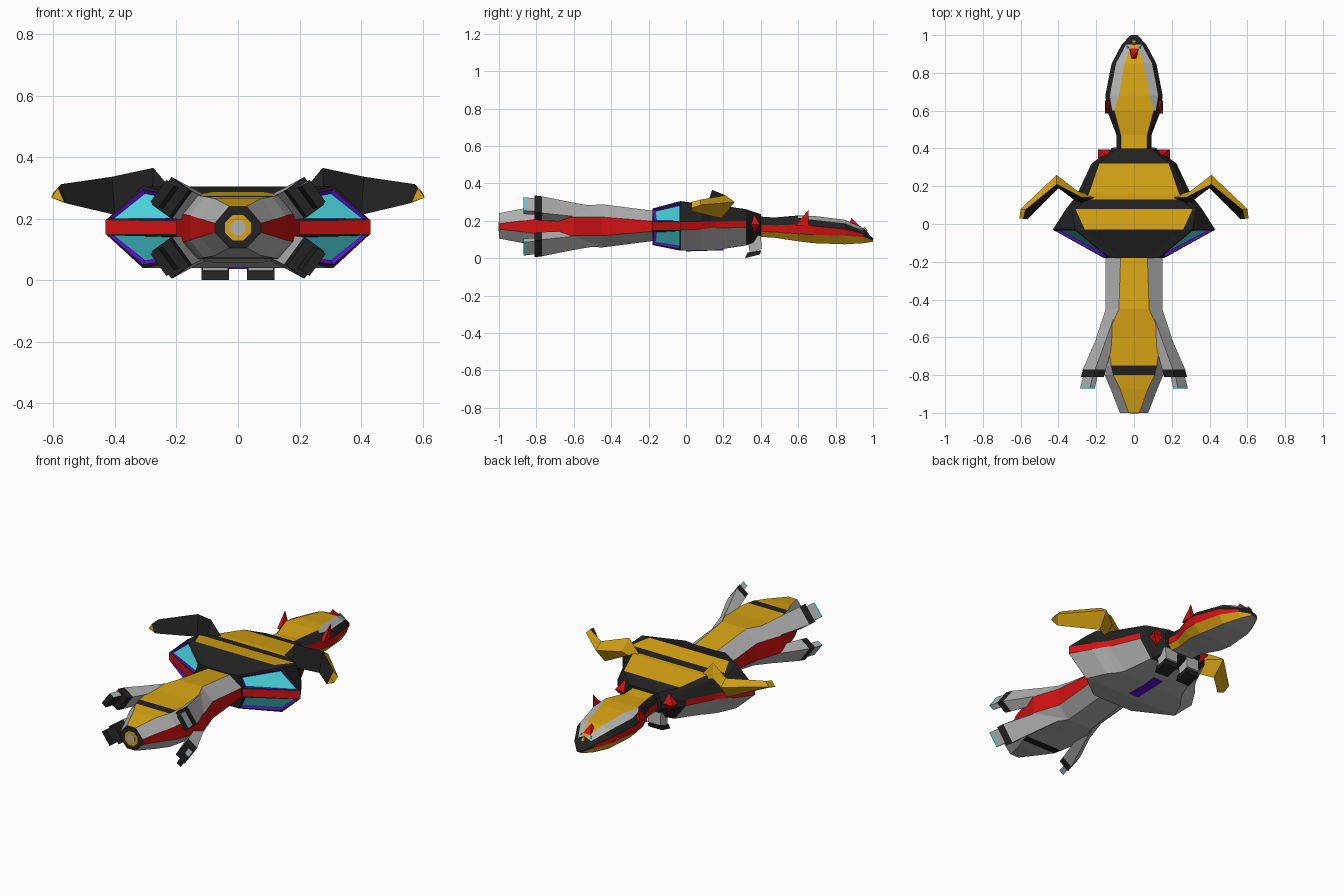
import bpy, bmesh, math
from mathutils import Vector

if "Cube" in bpy.data.objects:
    bpy.data.objects.remove(bpy.data.objects["Cube"])

# ---- materials -------------------------------------------------------------
COLS = {'K': ('black', (0.016, 0.016, 0.016)), 'O': ('golden_orange', (0.68, 0.37, 0.007)),
        'G': ('light_grey', (0.45, 0.45, 0.45)), 'R': ('red', (0.65, 0.006, 0.006)),
        'C': ('cyan', (0.07, 0.68, 0.75)), 'P': ('purple', (0.11, 0.005, 0.62))}
KEYS = list(COLS)
MATS = []
for key in KEYS:
    m = bpy.data.materials.new(COLS[key][0])
    m.diffuse_color = (*COLS[key][1], 1)
    m.use_nodes = True
    m.node_tree.nodes["Principled BSDF"].inputs["Base Color"].default_value = m.diffuse_color
    MATS.append(m)


def finish(name, bm, mirror='', loc=(0, 0, 0)):
    me = bpy.data.meshes.new(name)
    bm.to_mesh(me)
    bm.free()
    for m in MATS:
        me.materials.append(m)
    ob = bpy.data.objects.new(name, me)
    ob.location = loc
    bpy.context.collection.objects.link(ob)
    if mirror:
        mod = ob.modifiers.new('mirror', 'MIRROR')
        mod.use_axis = ('x' in mirror, False, 'z' in mirror)
        mod.use_mirror_merge = False
    return ob


def skin(name, rings, colour, cap='K', mirror='', loc=(0, 0, 0), panels=False):
    """Skin closed rings; colour(strip, segment) gives a colour key, 'C' may become a framed panel."""
    bm = bmesh.new()
    vs = [[bm.verts.new(p) for p in r] for r in rings]
    n = len(rings[0])
    glass = []
    for i in range(len(vs) - 1):
        for k in range(n):
            f = bm.faces.new((vs[i][k], vs[i][(k + 1) % n], vs[i + 1][(k + 1) % n], vs[i + 1][k]))
            f.material_index = KEYS.index(colour(k, i))
            if panels and colour(k, i) == 'C':
                glass.append(f)
    for r in (vs[0], vs[-1]):
        bm.faces.new(r).material_index = KEYS.index(cap)
    bmesh.ops.recalc_face_normals(bm, faces=bm.faces[:])
    for f in glass:  # black frame, purple lip, recessed cyan pane
        for key, width, depth in (('K', 0.012, 0), ('P', 0.010, -0.012)):
            rim = bmesh.ops.inset_region(bm, faces=[f], thickness=width, depth=depth)['faces']
            for g in rim:
                g.material_index = KEYS.index(key)
    return finish(name, bm, mirror, loc)


def body(name, sections, strips, cap='K', panels=False):
    """Loft symmetric sections (y, half profile from top to bottom). strips: top, sides..., bottom."""
    rings = []
    for y, half in sections:
        rings.append([Vector((x, y, z)) for x, z in half] + [Vector((-x, y, z)) for x, z in reversed(half)])
    n = len(sections[0][1])

    def colour(k, i):
        if k == n - 1:
            s = strips[-1]
        elif k == 2 * n - 1:
            s = strips[0]
        else:
            s = strips[1 + (k if k < n else 2 * n - 2 - k)]
        return s[min(i, len(s) - 1)]
    return skin(name, rings, colour, cap, panels=panels)


def prism(name, profile, x0, x1, col, mirror='x'):
    """Side (y, z) profile extruded along x."""
    return skin(name, [[Vector((x, y, z)) for y, z in profile] for x in (x0, x1)],
                lambda k, i: col, col, mirror)


# ---- tail boom ---------------------------------------------------------------
tail = []
for y, t, zt, s, h in ((-1, .028, .24, .075, .015), (-.87, .075, .265, .125, .03), (-.8, .11, .272, .155, .04),
                       (-.75, .12, .274, .17, .043), (-.6, .145, .277, .2, .05), (-.45, .08, .288, .15, .05),
                       (-.15, .07, .25, .15, .025)):
    tail.append((y, [(t, zt), (s, .17 + h), (s, .17 - h), (t, .345 - zt)]))
body('tail_boom', tail, ['OOKOOO', 'G', 'R', 'G', 'GGKGGG'])

# nozzle: stacked thin eight-sided discs on the tail end
for name, r, y, col in (('nozzle_ring', .062, -.999, 'O'), ('nozzle_gap', .05, -1.0, 'K'),
                        ('nozzle_inner', .045, -1.001, 'O'), ('nozzle_core', .026, -1.002, 'G')):
    ring = [(r * math.cos(math.pi * (k + .5) / 4), .17 + r * math.sin(math.pi * (k + .5) / 4)) for k in range(8)]
    skin(name, [[Vector((x, yy, z)) for x, z in ring] for yy in (y, -.99)], lambda k, i, c=col: c, col)

# ---- four diagonal tail fins (mirrored in x and about the boom axis) -----------
T, N = Vector((-.59, 0, .81)), Vector((.81, 0, .59))


def fin_ring(y, x, z, t, r):
    c = Vector((x, y, z))
    return [c + T * a * t + N * b * r for a, b in ((1, 1), (-1, 1), (-1, -1), (1, -1))]


skin('tail_fin', [fin_ring(*a) for a in ((-.45, .095, .06, .035, .02), (-.6, .15, .075, .045, .025),
                                         (-.77, .21, .095, .055, .035), (-.81, .22, .1, .055, .035))],
     lambda k, i: 'GGK'[i], 'K', 'xz', (0, 0, .17))
skin('fin_prong', [fin_ring(*a) for a in ((-.80, .23, .105, .042, .016), (-.86, .244, .11, .044, .016),
                                          (-.87, .246, .111, .044, .016))],
     lambda k, i: 'GC'[i] if k != 2 else 'K', 'K', 'xz', (0, 0, .17))

# ---- main hull -------------------------------------------------------------------
hull = [
    (-.18, [(.07, .26), (.13, .265), (.16, .19), (.16, .15), (.13, .07)]),
    (-.03, [(.26, .305), (.31, .305), (.43, .195), (.43, .15), (.31, .04)]),
    (.08, [(.31, .29), (.33, .28), (.36, .195), (.36, .155), (.26, .04)]),
    (.13, [(.25, .285), (.28, .27), (.32, .195), (.32, .16), (.22, .04)]),
    (.16, [(.24, .285), (.27, .265), (.30, .195), (.30, .16), (.2, .043)]),
    (.32, [(.185, .262), (.2, .245), (.225, .2), (.225, .165), (.15, .068)]),
    (.40, [(.09, .235), (.1, .225), (.115, .195), (.115, .15), (.08, .1)])]
body('main_hull', hull, ['KOKOOK', 'KKKKKK', 'CKKKKK', 'RRRRRK', 'CGGGGK', 'GGGGGK'][:1]
     + ['K', 'CK', 'RRRRRK', 'CGGGGK', 'GGGGGK'], panels=True)

# purple strip under the hull
prism('belly_light', [(0, .036), (.2, .042), (.2, .05), (0, .045)], -.03, .03, 'P', '')

# ---- swept wings: three-sided section with ridge, front foot, back foot ------------
wing = [((.2, .14, .275), (.24, .09, .26), (.22, .15, .25)),
        ((.275, .14, .365), (.28, .1, .25), (.3, .175, .29)),
        ((.41, .21, .336), (.4, .19, .212), (.41, .26, .3)),
        ((.575, .075, .312), (.56, .03, .25), (.6, .08, .285)),
        ((.585, .03, .3), (.565, .025, .255), (.607, .03, .268))]
skin('wing', [[Vector(p) for p in r] for r in wing],
     lambda k, i: 'K' if k == 0 else 'O', 'O', 'x')

# ---- neck and head --------------------------------------------------------------------
head = [
    (.36, [(.07, .225), (.085, .21), (.095, .18), (.095, .145), (.07, .115)]),
    (.47, [(.07, .217), (.085, .2), (.092, .175), (.092, .14), (.07, .11)]),
    (.60, [(.105, .228), (.115, .215), (.142, .18), (.14, .13), (.105, .09)]),
    (.68, [(.08, .226), (.128, .205), (.152, .172), (.147, .125), (.105, .08)]),
    (.85, [(.05, .205), (.095, .186), (.118, .155), (.115, .12), (.085, .074)]),
    (.95, [(.015, .16), (.042, .146), (.065, .13), (.065, .112), (.048, .08)]),
    (1.0, [(.006, .105), (.012, .103), (.018, .1), (.018, .095), (.012, .088)])]
body('head', head, ['OOOOOK', 'KKGGGK', 'K', 'RRRRRK', 'O', 'G'])


# small pointed parts: base rectangle drawn to a tip
def spike(name, base, size, tip, col, mirror='x'):
    b, (w, d) = Vector(base), size
    bm = bmesh.new()
    foot = [bm.verts.new(b + Vector((sx * w, sy * d, 0))) for sx, sy in ((1, 1), (-1, 1), (-1, -1), (1, -1))]
    top = bm.verts.new(tip)
    bm.faces.new(foot)
    for k in range(4):
        bm.faces.new((foot[k], foot[(k + 1) % 4], top))
    for f in bm.faces:
        f.material_index = KEYS.index(col)
    bmesh.ops.recalc_face_normals(bm, faces=bm.faces[:])
    finish(name, bm, mirror)


spike('cheek_fin', (.138, .62, .175), (.015, .035), (.15, .655, .258), 'R')
spike('brow_crest', (0, .9, .17), (.025, .03), (0, .885, .216), 'R', '')
spike('neck_gem_top', (.15, .36, .18), (.04, .035), (.14, .36, .242), 'R')
spike('neck_gem_bottom', (.15, .36, .18), (.04, .035), (.14, .36, .12), 'R')
spike('eye', (.03, .935, .148), (.01, .014), (.03, .935, .172), 'C')
spike('nose_stud', (0, .955, .145), (.012, .016), (0, .955, .17), 'O', '')

# ---- landing feet ---------------------------------------------------------------------
prism('front_leg', [(.33, .12), (.40, .12), (.405, .05), (.34, .025)], .033, .115, 'G')
prism('front_foot', [(.315, 0), (.395, .02), (.403, .042), (.33, .03)], .03, .118, 'K')
